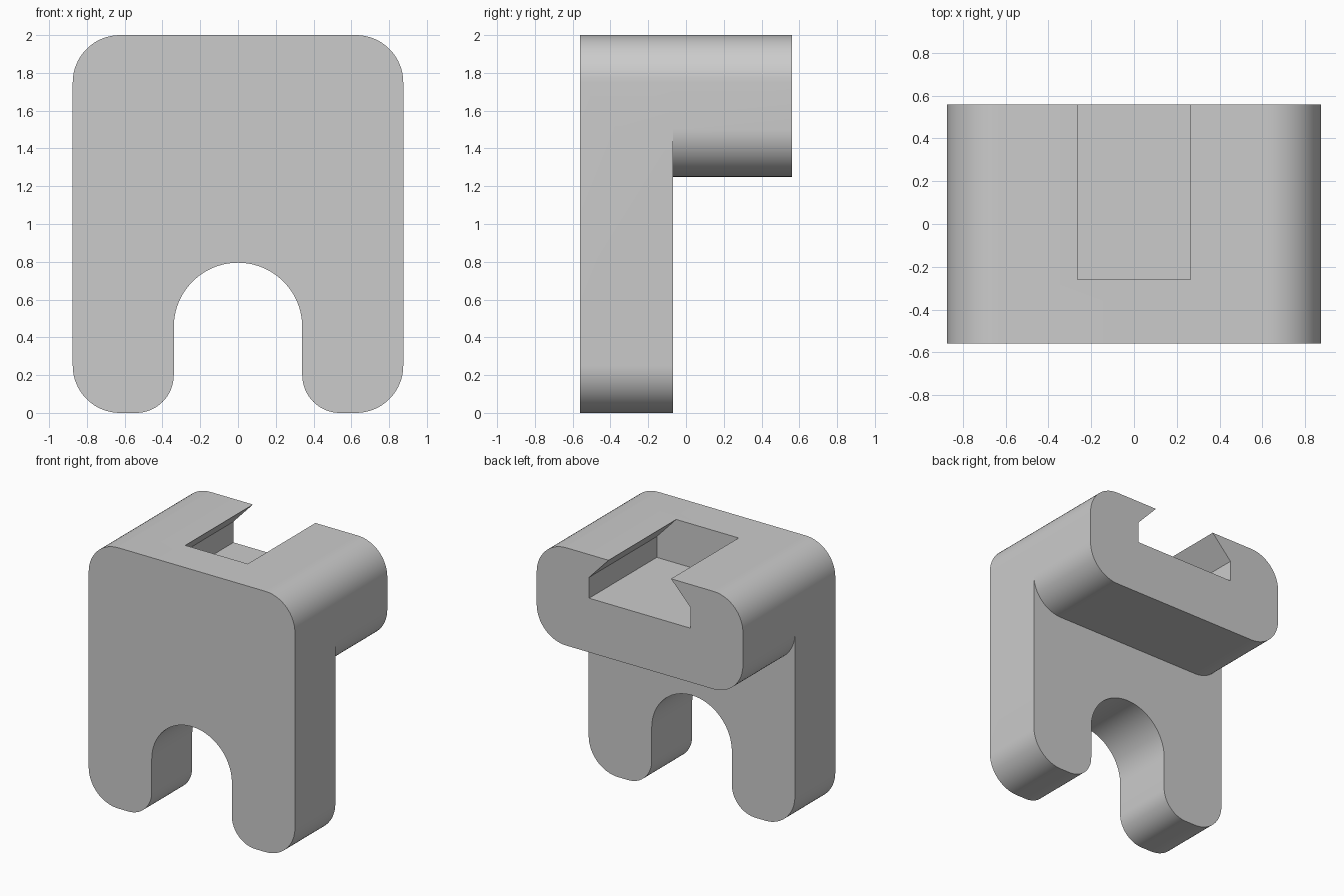
import bpy
import math

cube = bpy.data.objects.get("Cube")
if cube:
    bpy.data.objects.remove(cube, do_unlink=True)

# Single grey material
grey = bpy.data.materials.new("plain_grey")
grey.use_nodes = True
colour = (0.6, 0.6, 0.6, 1)
grey.diffuse_color = colour
grey.node_tree.nodes["Principled BSDF"].inputs["Base Color"].default_value = colour

FRONT, PLATE_BACK, BACK = -0.56, -0.07, 0.56
HALF, TOP = 0.875, 2.0
R, TOE_R, ARCH_R, ARCH_Z = 0.25, 0.2, 0.34, 0.455


def arc(cx, cz, r, start, end, steps=16):
    """Points along an arc in the XZ plane, angles in degrees."""
    angles = [math.radians(start + (end - start) * i / steps) for i in range(steps + 1)]
    return [(cx + r * math.cos(a), cz + r * math.sin(a)) for a in angles]


def prism(name, outline, y0, y1):
    """Extrude a counter-clockwise XZ outline from y0 back to y1."""
    n = len(outline)
    verts = [(x, y, z) for y in (y0, y1) for x, z in outline]
    faces = [list(range(n)), list(range(2 * n - 1, n - 1, -1))]
    faces += [[(i + 1) % n, i, i + n, (i + 1) % n + n] for i in range(n)]
    mesh = bpy.data.meshes.new(name)
    mesh.from_pydata(verts, [], faces)
    mesh.materials.append(grey)
    obj = bpy.data.objects.new(name, mesh)
    bpy.context.collection.objects.link(obj)
    return obj


def mirrored(half):
    """Complete a right-hand outline with its reflection in x."""
    return half + [(-x, z) for x, z in reversed(half) if x > 1e-6]


def boolean(obj, other, operation):
    mod = obj.modifiers.new(operation.lower(), 'BOOLEAN')
    mod.operation = operation
    mod.solver = 'EXACT'
    mod.object = other
    bpy.context.view_layer.objects.active = obj
    bpy.ops.object.modifier_apply(modifier=mod.name)
    bpy.data.objects.remove(other, do_unlink=True)


top_corner = arc(HALF - R, TOP - R, R, 0, 90)

# Forked plate: arch, rounded toes, outer corners
plate_half = (arc(0, ARCH_Z, ARCH_R, 90, 0, 24)
              + arc(ARCH_R + TOE_R, TOE_R, TOE_R, 180, 270)
              + arc(HALF - R, R, R, 270, 360)
              + top_corner)
body = prism("forked_bracket", mirrored(plate_half), FRONT, PLATE_BACK)

# Rounded block standing out at the back
block_half = arc(HALF - R, 1.25 + R, R, 270, 360) + top_corner
block = prism("rear_block", mirrored(block_half), FRONT + 0.2, BACK)
boolean(body, block, 'UNION')

# Dovetail slot, open at the top and the back
slot_half = [(0.43, 1.665), (0.43, 1.825), (0.265, TOP), (0.265, TOP + 0.1)]
slot = prism("slot_cutter", mirrored(slot_half), -0.26, BACK + 0.1)
boolean(body, slot, 'DIFFERENCE')

# Smooth the round corners, keep the edges sharp
bpy.ops.object.select_all(action='DESELECT')
body.select_set(True)
bpy.context.view_layer.objects.active = body
bpy.ops.object.shade_smooth_by_angle(angle=math.radians(30))
